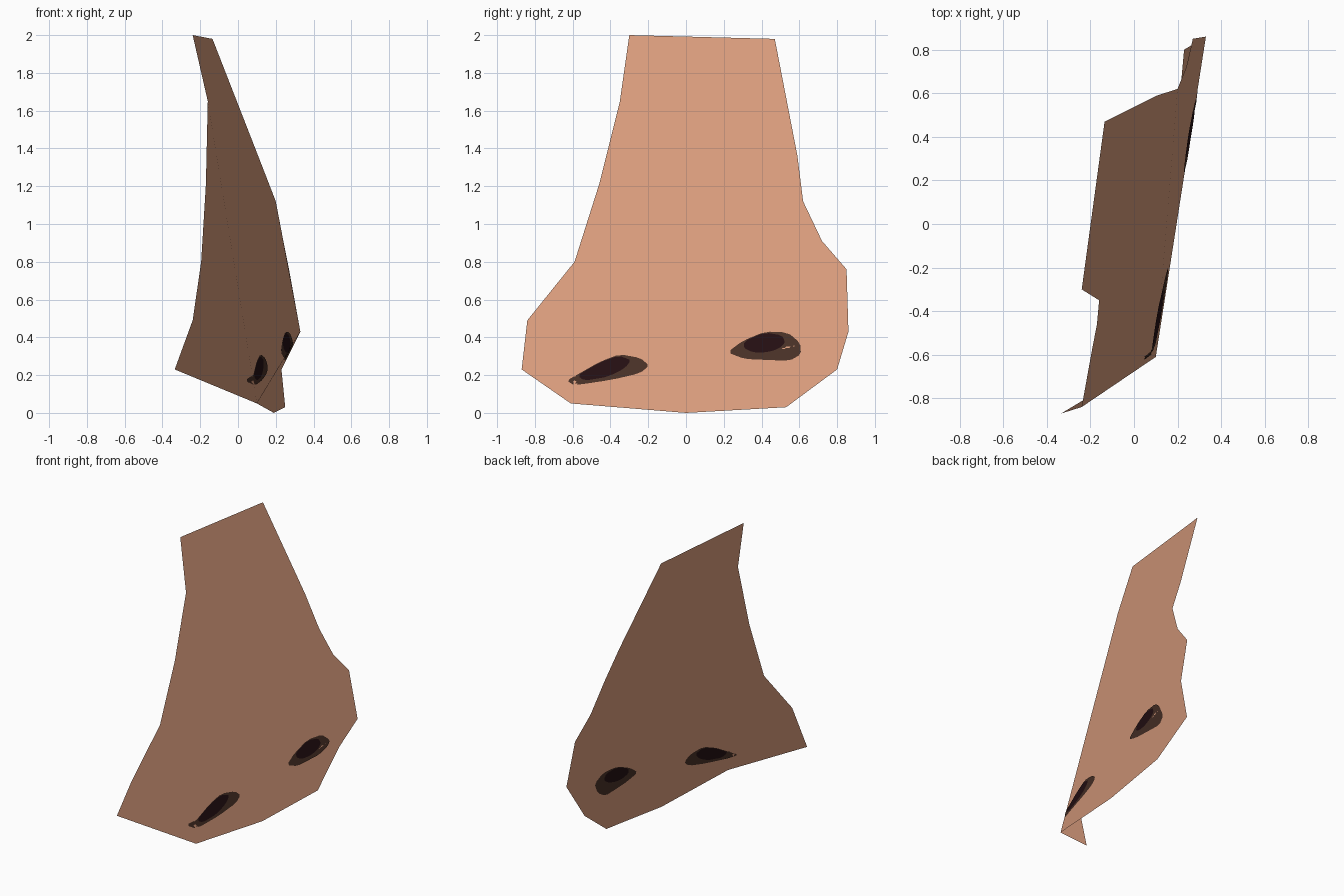
import bpy
import math
from mathutils import Vector
from mathutils.bvhtree import BVHTree

default_cube = bpy.data.objects.get("Cube")
if default_cube:
    bpy.data.objects.remove(default_cube, do_unlink=True)


def make_material(name, colour):
    material = bpy.data.materials.new(name)
    material.use_nodes = True
    rgba = (*colour, 1.0)
    material.diffuse_color = rgba
    shader = material.node_tree.nodes["Principled BSDF"]
    shader.inputs["Base Color"].default_value = rgba
    shader.inputs["Roughness"].default_value = 0.9
    return material


skin = make_material("skin", (0.73, 0.35, 0.215))
nostril_rim = make_material("nostril rim brown", (0.069, 0.032, 0.021))
nostril_hole = make_material("nostril dark", (0.018, 0.005, 0.0065))


def make_object(name, verts, faces, materials):
    mesh = bpy.data.meshes.new(name)
    mesh.from_pydata(verts, [], faces)
    for material in materials:
        mesh.materials.append(material)
    mesh.update()
    obj = bpy.data.objects.new(name, mesh)
    bpy.context.scene.collection.objects.link(obj)
    return obj


# Outline of the bent sheet, counter-clockwise seen from +x
near_base = Vector((0.10, -0.61, 0.05))
underside = [Vector(p) for p in ((0.19, 0, 0), (0.25, 0.53, 0.03), (0.23, 0.80, 0.23))]
far_side = [Vector(p) for p in (
    (0.33, 0.86, 0.43), (0.27, 0.85, 0.76), (0.24, 0.72, 0.91), (0.20, 0.62, 1.12))]
far_bridge = Vector((0.107, 0.59, 1.36))
top_edge = [Vector(p) for p in ((-0.135, 0.47, 1.98), (-0.24, -0.30, 2.0))]
near_bridge = Vector((-0.16, -0.35, 1.65))
near_side = [Vector(p) for p in (
    (-0.17, -0.46, 1.21), (-0.195, -0.59, 0.80), (-0.24, -0.84, 0.49), (-0.335, -0.87, 0.23))]

outline = [near_base, *underside, *far_side, far_bridge, *top_edge, near_bridge, *near_side]
index = {tuple(p): i for i, p in enumerate(outline)}


def fan(hub, rim):
    """Triangles from one corner to a run of outline points."""
    return [[index[tuple(p)] for p in (hub, a, b)] for a, b in zip(rim, rim[1:])]


far_wing = far_side[-1]
triangles = fan(near_base, underside + far_side[:1])
triangles += fan(far_side[0], far_side[1:])
triangles += fan(near_base, [far_side[0], far_wing, near_bridge])
triangles += fan(far_wing, [far_bridge, top_edge[0], near_bridge])
triangles += fan(near_bridge, top_edge)
triangles += fan(near_base, [near_bridge, *near_side])

# The sheet is shaded as one broad facet
sheet = make_object("nose_sheet", outline, triangles, [skin])
facing = sum((a.cross(b) for a, b in zip(outline, outline[1:] + outline[:1])), Vector())
facing.normalize()
for polygon in sheet.data.polygons:
    polygon.use_smooth = True
sheet.data.normals_split_custom_set_from_vertices([facing] * len(outline))

surface = BVHTree.FromPolygons(outline, triangles)


def on_sheet(point, lift):
    hit = surface.ray_cast(Vector((2, point.x, point.y)), Vector((-1, 0, 0)))[0]
    return hit + facing * lift


def soften(points):
    """Cut every corner of a closed outline."""
    result = []
    for a, b in zip(points, points[1:] + points[:1]):
        result += [a.lerp(b, 0.2), a.lerp(b, 0.8)]
    return result


def make_nostril(name, rim, centre, radii, tilt, lift):
    """Painted patch: brown border around a dark tilted ellipse."""
    centre = Vector(centre)
    outer = soften([Vector(p) for p in rim])
    inner = []
    for p in outer:
        d = p - centre
        angle = math.atan2(d.y, d.x)
        reach = 1 / math.hypot(math.cos(angle - tilt) / radii[0],
                               math.sin(angle - tilt) / radii[1])
        inner.append(centre + d.normalized() * min(reach, d.length * 0.93))
    middle = [a.lerp(b, 0.5) for a, b in zip(outer, inner)]
    core = [p.lerp(centre, 0.5) for p in inner]

    count = len(outer)
    verts = [on_sheet(p, lift) for p in outer + middle + inner + core + [centre]]
    faces = []
    for ring in range(3):
        for i in range(count):
            j = (i + 1) % count
            start = ring * count
            faces.append((start + i, start + j, start + count + j, start + count + i))
    hub = len(verts) - 1
    faces += [(hub - count + i, hub - count + (i + 1) % count, hub) for i in range(count)]
    if lift < 0:
        faces = [face[::-1] for face in faces]
    patch = make_object(name, verts, faces, [nostril_rim, nostril_hole])
    for polygon in patch.data.polygons:
        polygon.material_index = int(polygon.index >= 2 * count)
        polygon.use_smooth = True
    normal = facing if lift > 0 else -facing
    patch.data.normals_split_custom_set_from_vertices([normal] * len(verts))


near_rim = ((-0.63, 0.17), (-0.59, 0.145), (-0.39, 0.175), (-0.24, 0.21), (-0.195, 0.25),
            (-0.24, 0.29), (-0.35, 0.31), (-0.455, 0.27), (-0.56, 0.21))
far_rim = ((0.22, 0.32), (0.31, 0.285), (0.42, 0.28), (0.55, 0.275), (0.61, 0.31),
           (0.605, 0.37), (0.54, 0.425), (0.42, 0.43), (0.30, 0.38))

# Each nostril shows on both sides of the sheet
for side, lift in (("outside", 0.004), ("inside", -0.004)):
    make_nostril("near_nostril_" + side, near_rim, (-0.43, 0.235), (0.14, 0.045), 0.33, lift)
    make_nostril("far_nostril_" + side, far_rim, (0.415, 0.37), (0.11, 0.05), 0.12, lift)
